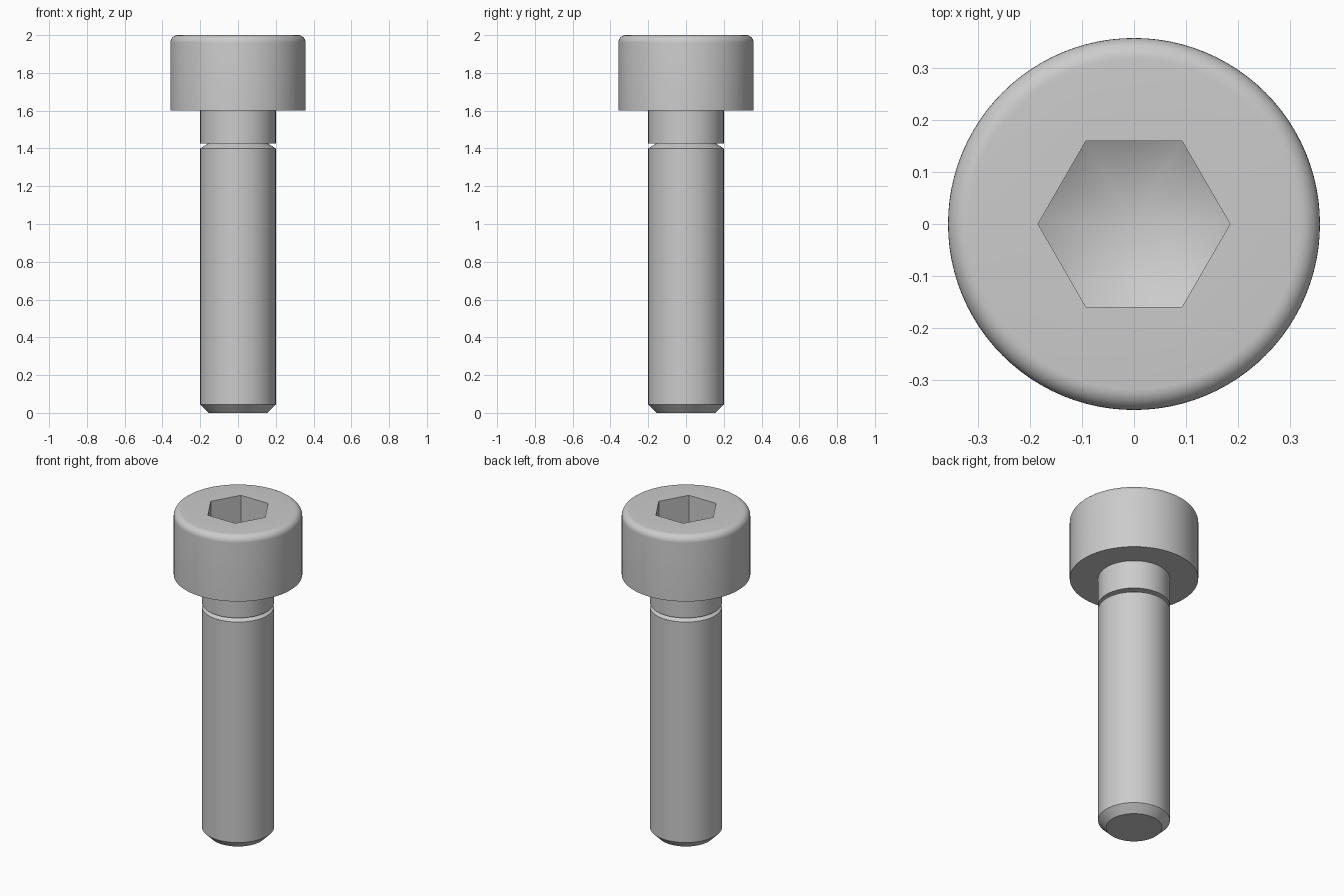
import bpy, bmesh
from math import pi, cos, sin, radians

SEGMENTS = 96          # multiple of six, so socket corners land on vertices
TOP, HEAD_BASE = 2.0, 1.6
HEAD_R, FILLET = 0.358, 0.04
SHANK_R = 0.2
SOCKET_APOTHEM, SOCKET_DEPTH, CONE_SLOPE = 0.16, 0.2, 0.577

if "Cube" in bpy.data.objects:
    bpy.data.objects.remove(bpy.data.objects["Cube"])

steel = bpy.data.materials.new("steel_grey")
steel.use_nodes = True
GREY = (0.6, 0.6, 0.6, 1)
steel.diffuse_color = GREY
steel.node_tree.nodes["Principled BSDF"].inputs["Base Color"].default_value = GREY


def circle(r, z):
    return lambda a: (r, z)


def hexagon(height):
    """Hexagonal ring whose height depends on its radius."""
    def ring(a):
        r = SOCKET_APOTHEM / cos(a % (pi / 3) - pi / 6)
        return r, height(r)
    return ring


def lathe(name, rings, start_tip=None, end_tip=None):
    """Skin a stack of rings; tips close the ends with a fan."""
    bm = bmesh.new()
    loops = []
    for ring in rings:
        loop = []
        for i in range(SEGMENTS):
            # The small offset keeps corner angles on the right side of the modulo
            a = 2 * pi * i / SEGMENTS
            r, z = ring(a + 1e-7)
            loop.append(bm.verts.new((r * cos(a), r * sin(a), z)))
        loops.append(loop)
    for low, high in zip(loops, loops[1:]):
        for i in range(SEGMENTS):
            j = (i + 1) % SEGMENTS
            bm.faces.new((low[i], low[j], high[j], high[i]))
    for loop, tip, flip in ((loops[0], start_tip, True), (loops[-1], end_tip, False)):
        if tip is not None:
            centre = bm.verts.new((0, 0, tip))
            for i in range(SEGMENTS):
                pair = (loop[i], loop[(i + 1) % SEGMENTS])
                bm.faces.new((*(pair[::-1] if flip else pair), centre))
    mesh = bpy.data.meshes.new(name)
    bm.to_mesh(mesh)
    bm.free()
    mesh.materials.append(steel)
    obj = bpy.data.objects.new(name, mesh)
    bpy.context.collection.objects.link(obj)
    bpy.ops.object.select_all(action='DESELECT')
    obj.select_set(True)
    bpy.context.view_layer.objects.active = obj
    bpy.ops.object.shade_smooth_by_angle(angle=radians(25))
    return obj


# Head: underside, wall, rounded rim, hexagonal socket with a drilled cone floor
corner_r = SOCKET_APOTHEM / cos(pi / 6)
cone_tip = TOP - SOCKET_DEPTH - corner_r * CONE_SLOPE
rim = [circle(HEAD_R - FILLET * (1 - cos(t)), TOP - FILLET * (1 - sin(t)))
       for t in (pi / 2 * k / 8 for k in range(9))]
lathe("socket_head",
      [circle(SHANK_R, HEAD_BASE), circle(HEAD_R, HEAD_BASE), *rim,
       hexagon(lambda r: TOP), hexagon(lambda r: cone_tip + r * CONE_SLOPE)],
      end_tip=cone_tip)

# Shank: chamfered tip, threaded length, undercut groove, plain neck
lathe("shank",
      [circle(0.155, 0), circle(SHANK_R, 0.045), circle(SHANK_R, 1.4),
       circle(0.16, 1.425), circle(SHANK_R, 1.425), circle(SHANK_R, HEAD_BASE)],
      start_tip=0)
